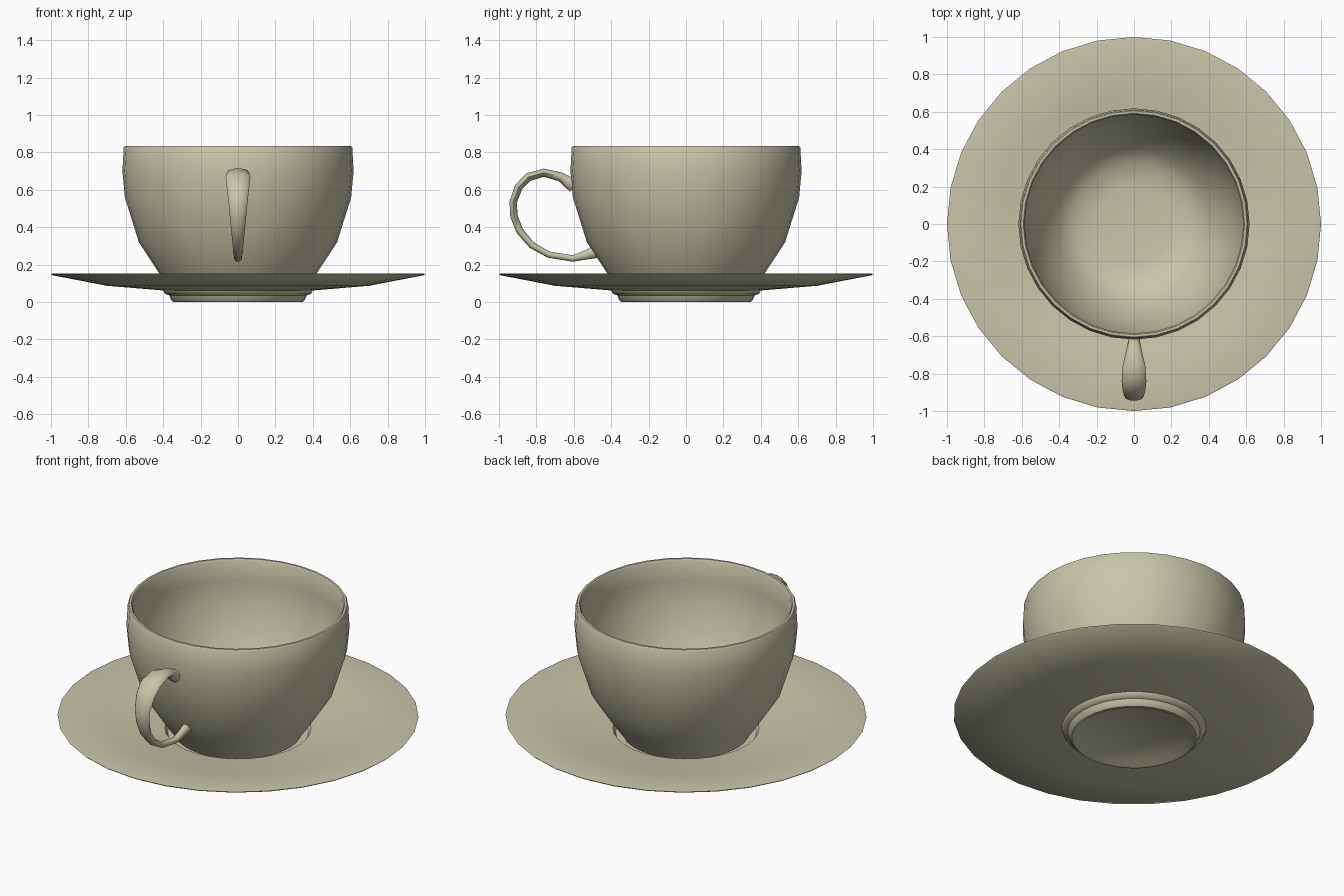
import bpy, math
from mathutils import Vector

if "Cube" in bpy.data.objects:
    bpy.data.objects.remove(bpy.data.objects["Cube"])

mat = bpy.data.materials.new("glazed_ceramic")
mat.diffuse_color = (0.58, 0.56, 0.40, 1)
mat.use_nodes = True
mat.node_tree.nodes["Principled BSDF"].inputs["Base Color"].default_value = mat.diffuse_color


def make_object(name, verts, faces, angle=45):
    me = bpy.data.meshes.new(name)
    me.from_pydata(verts, [], faces)
    me.materials.append(mat)
    ob = bpy.data.objects.new(name, me)
    bpy.context.collection.objects.link(ob)
    bpy.ops.object.select_all(action='DESELECT')
    ob.select_set(True)
    bpy.context.view_layer.objects.active = ob
    bpy.ops.object.shade_smooth_by_angle(angle=math.radians(angle))
    return ob


def skin_rings(rings):
    """Join equal rings of points with quads."""
    n = len(rings[0])
    verts = [p for ring in rings for p in ring]
    faces = [(i * n + j, i * n + (j + 1) % n,
              (i + 1) * n + (j + 1) % n, (i + 1) * n + j)
             for i in range(len(rings) - 1) for j in range(n)]
    return verts, faces


def lathe(name, profile, n=32):
    """Revolve (radius, z) points; first and last points close on the axis."""
    rings = [[(r * math.cos(math.tau * j / n), r * math.sin(math.tau * j / n), z)
              for j in range(n)] for r, z in profile[1:-1]]
    verts, faces = skin_rings(rings)
    last = len(verts) - n
    b, t = len(verts), len(verts) + 1
    verts += [(0, 0, profile[0][1]), (0, 0, profile[-1][1])]
    for j in range(n):
        k = (j + 1) % n
        faces += [(b, k, j), (t, last + j, last + k)]
    return make_object(name, verts, faces)


# Saucer: recessed foot, shallow flared dish, well for the cup
lathe("saucer", [
    (0, 0.02), (0.30, 0.02), (0.325, 0.002), (0.345, 0), (0.357, 0.01),
    (0.368, 0.036), (0.39, 0.044), (0.40, 0.062), (0.70, 0.087),
    (0.995, 0.144), (1.0, 0.150), (0.99, 0.153), (0.70, 0.108),
    (0.43, 0.08), (0.405, 0.076), (0.39, 0.05), (0, 0.045)])

# Cup: outer bowl, thin rim, inner bowl
lathe("cup", [
    (0, 0.05), (0.35, 0.05), (0.365, 0.075), (0.425, 0.16), (0.53, 0.32),
    (0.605, 0.56), (0.618, 0.70), (0.611, 0.825), (0.605, 0.835),
    (0.592, 0.835), (0.585, 0.825), (0.591, 0.70), (0.578, 0.56),
    (0.503, 0.335), (0.405, 0.185), (0.32, 0.115), (0.20, 0.10), (0, 0.098)])

# Handle: y, z, half thickness, half width along the loop
path = [(-0.603, 0.632, 0.045, 0.034), (-0.63, 0.640, 0.034, 0.032),
        (-0.67, 0.669, 0.026, 0.040), (-0.76, 0.692, 0.023, 0.061),
        (-0.843, 0.668, 0.024, 0.066), (-0.895, 0.614, 0.023, 0.060),
        (-0.924, 0.535, 0.021, 0.051), (-0.920, 0.460, 0.021, 0.044),
        (-0.889, 0.380, 0.021, 0.036), (-0.825, 0.305, 0.019, 0.029),
        (-0.735, 0.254, 0.018, 0.023), (-0.605, 0.233, 0.018, 0.020),
        (-0.535, 0.252, 0.026, 0.022), (-0.487, 0.268, 0.036, 0.026)]
pts = [Vector((0, y, z)) for y, z, _, _ in path]
sides, rings = 10, []
for i, (_, _, thick, wide) in enumerate(path):
    tangent = (pts[min(i + 1, len(pts) - 1)] - pts[max(i - 1, 0)]).normalized()
    normal = Vector((0, -tangent.z, tangent.y))
    rings.append([pts[i] + Vector((wide * math.cos(a), 0, 0)) + normal * thick * math.sin(a)
                  for a in (math.tau * j / sides for j in range(sides))])
verts, faces = skin_rings(rings)
faces += [tuple(reversed(range(sides))), tuple(range(len(verts) - sides, len(verts)))]
make_object("handle", verts, faces, 60)

# Make every surface face outward
for ob in bpy.context.collection.objects:
    bpy.context.view_layer.objects.active = ob
    bpy.ops.object.mode_set(mode='EDIT')
    bpy.ops.mesh.select_all(action='SELECT')
    bpy.ops.mesh.normals_make_consistent(inside=False)
    bpy.ops.object.mode_set(mode='OBJECT')
